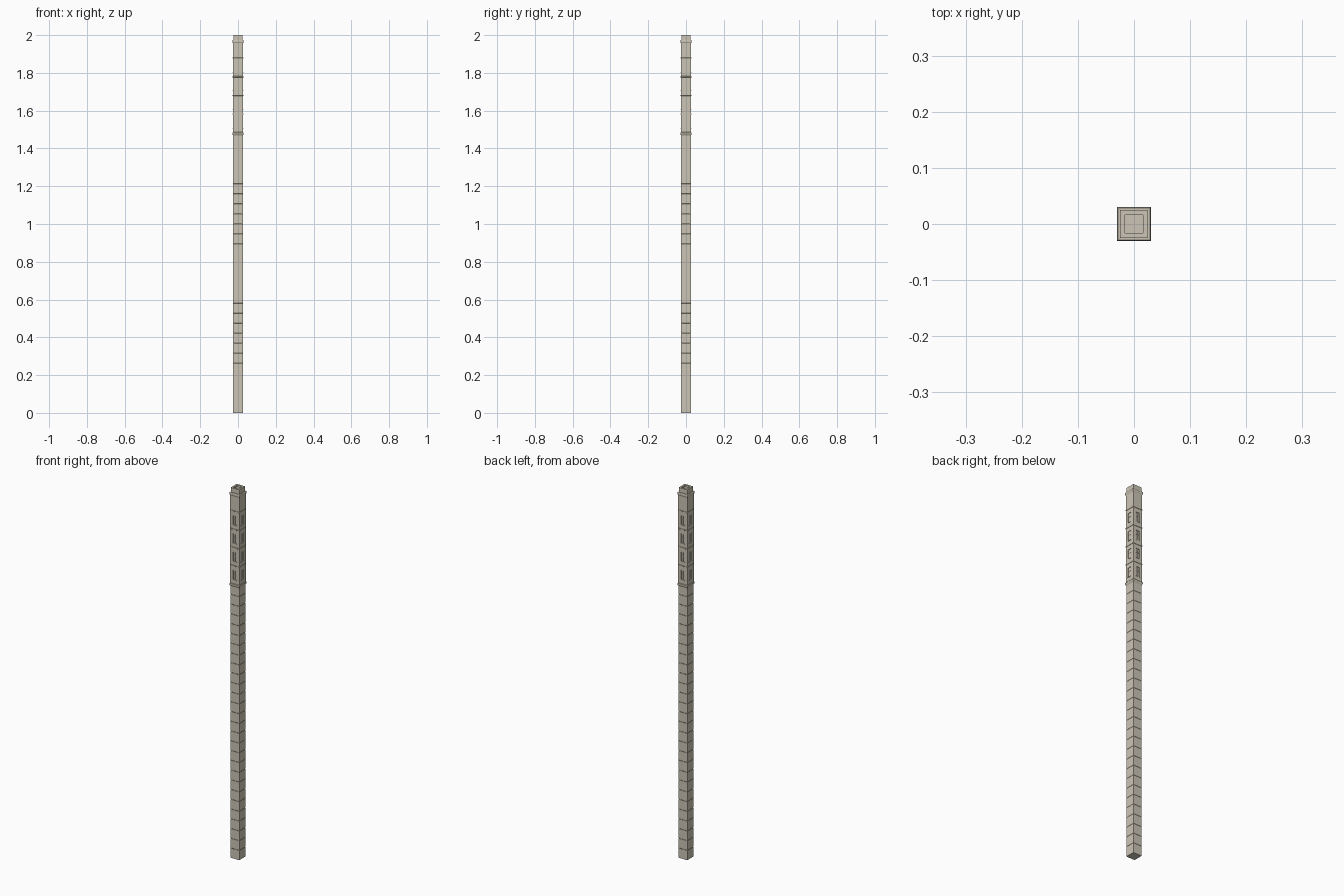
import bpy, bmesh, math
from mathutils import Matrix, Vector

if "Cube" in bpy.data.objects:
    bpy.data.objects.remove(bpy.data.objects["Cube"])

stone = bpy.data.materials.new("pale_stone")
stone.diffuse_color = (0.60, 0.56, 0.46, 1)
stone.use_nodes = True
stone.node_tree.nodes["Principled BSDF"].inputs["Base Color"].default_value = stone.diffuse_color


def add_box(bm, x0, x1, y0, y1, z0, z1, turn=0):
    """Axis-aligned box, turned about z in quarter steps."""
    m = (Matrix.Rotation(turn * math.pi / 2, 4, 'Z')
         @ Matrix.Translation(((x0 + x1) / 2, (y0 + y1) / 2, (z0 + z1) / 2))
         @ Matrix.Diagonal((x1 - x0, y1 - y0, z1 - z0, 1)))
    bmesh.ops.create_cube(bm, size=1, matrix=m)


def finish(name, bm):
    bmesh.ops.recalc_face_normals(bm, faces=bm.faces)
    me = bpy.data.meshes.new(name)
    bm.to_mesh(me)
    bm.free()
    me.materials.append(stone)
    ob = bpy.data.objects.new(name, me)
    bpy.context.collection.objects.link(ob)
    return ob


def square_loft(name, rings):
    """Square section stacked through (half width, height) rings, capped."""
    bm = bmesh.new()
    loops = [[bm.verts.new((sx * h, sy * h, z))
              for sx, sy in ((-1, -1), (1, -1), (1, 1), (-1, 1))]
             for h, z in rings]
    for a, b in zip(loops, loops[1:]):
        for i in range(4):
            j = (i + 1) % 4
            bm.faces.new((a[i], a[j], b[j], b[i]))
    bm.faces.new(loops[0][::-1])
    bm.faces.new(loops[-1])
    return finish(name, bm)


# Long shaft: 28 equal blocks with fine joints
BASE, COUNT, HALF = 1.476, 28, 0.0255
step = BASE / COUNT
rings = []
for i in range(COUNT):
    z0, z1 = i * step, (i + 1) * step
    if i:
        rings.append((HALF - 0.0006, z0))
    rings += [(HALF, z0 + (0.0008 if i else 0)), (HALF, z1 - 0.0008)]
rings.append((HALF, BASE))
square_loft("shaft", rings)

# Flared cornice where the upper storeys begin
square_loft("lower_cornice", [(0.0255, 1.468), (0.0300, 1.476),
                              (0.0300, 1.483), (0.0275, 1.486)])

# Four window storeys with recessed panes, frames and sills
W, IN, FLOOR, Z0 = 0.0275, 0.0245, 0.0985, 1.484
for f in range(4):
    z = Z0 + f * FLOOR
    top = z + FLOOR
    lo, hi, half = z + 0.025, z + 0.074, 0.0095
    bm = bmesh.new()
    add_box(bm, -IN, IN, -IN, IN, z, top)
    add_box(bm, -W, W, -W, W, z, lo)
    add_box(bm, -W, W, -W, W, hi, top)
    for t in range(4):
        add_box(bm, half, W, -W, -half, lo, hi, t)            # corner piers
        add_box(bm, -0.0008, 0.0008, -0.026, -IN, lo, hi, t)  # mullion
        add_box(bm, -half, half, -0.026, -IN, lo + 0.028, lo + 0.030, t)
        add_box(bm, -0.012, 0.012, -0.0288, -W, lo - 0.003, lo, t)  # sill
    finish(f"window_storey_{f + 1}", bm)
    square_loft(f"string_course_{f + 1}", [(W, top - 0.003), (0.0288, top - 0.002),
                                           (0.0288, top + 0.002), (W, top + 0.003)])

# Plain attic, top cornice and parapet with sunken roof
square_loft("attic", [(W, 1.878), (W, 1.962)])
square_loft("top_cornice", [(W, 1.958), (0.0303, 1.964),
                            (0.0303, 1.972), (0.0285, 1.975)])
square_loft("parapet", [(0.0250, 1.974), (0.0250, 2.0),
                        (0.0160, 2.0), (0.0160, 1.990)])
